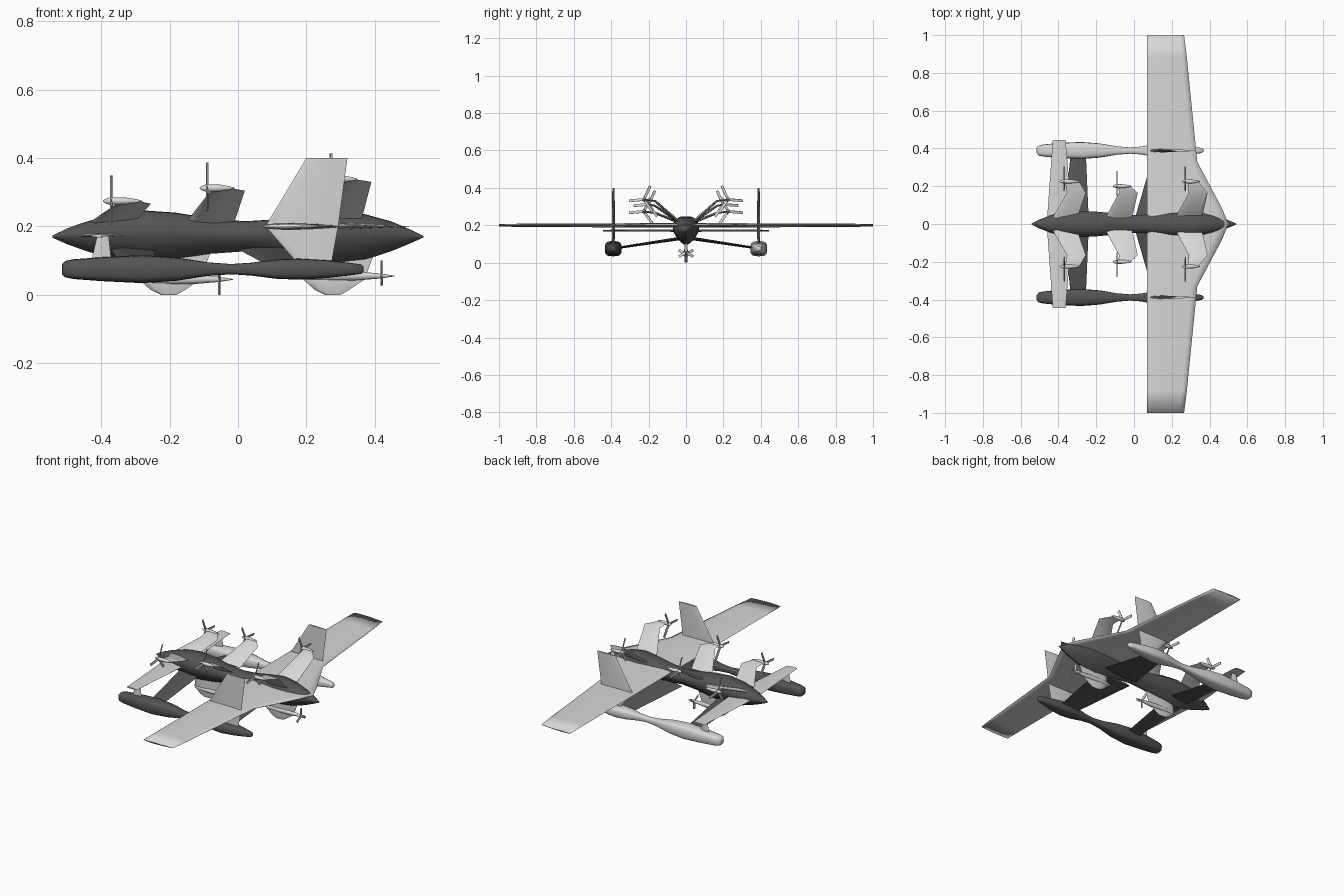
import bpy, bmesh, math
from mathutils import Vector, Matrix

if "Cube" in bpy.data.objects:
    bpy.data.objects.remove(bpy.data.objects["Cube"])


def material(name, value):
    m = bpy.data.materials.new(name)
    m.diffuse_color = (value, value, value, 1)
    m.use_nodes = True
    m.node_tree.nodes["Principled BSDF"].inputs["Base Color"].default_value = m.diffuse_color
    return m


light = material("light grey", 0.68)
dark = material("dark grey", 0.09)


def finish(name, bm, mat=light, angle=40):
    """Turn a bmesh into a named, shaded object."""
    bmesh.ops.recalc_face_normals(bm, faces=bm.faces)
    me = bpy.data.meshes.new(name)
    bm.to_mesh(me)
    bm.free()
    me.materials.append(mat)
    ob = bpy.data.objects.new(name, me)
    bpy.context.collection.objects.link(ob)
    bpy.ops.object.select_all(action='DESELECT')
    ob.select_set(True)
    bpy.context.view_layer.objects.active = ob
    bpy.ops.object.shade_smooth_by_angle(angle=math.radians(angle))
    return ob


def loft(name, rings, mat=light, angle=40):
    """Skin closed rings of equal point count, capped at both ends."""
    bm = bmesh.new()
    rows = [[bm.verts.new(p) for p in ring] for ring in rings]
    n = len(rows[0])
    for a, b in zip(rows, rows[1:]):
        for i in range(n):
            j = (i + 1) % n
            bm.faces.new((a[i], a[j], b[j], b[i]))
    bm.faces.new(rows[0])
    bm.faces.new(rows[-1])
    return finish(name, bm, mat, angle)


FOIL = [(0, 0), (.04, .5), (.15, .85), (.35, 1), (.65, .7), (.88, .28), (1, .04)]
FOIL += [(u, -v) for u, v in reversed(FOIL[1:])]


def panel(name, stations, mat=light, angle=40):
    """Wing-like panel; station = (x_front, x_back, y, z, half_thickness)."""
    rings = []
    for k, (x0, x1, y, z, t) in enumerate(stations):
        a = stations[max(k - 1, 0)]
        b = stations[min(k + 1, len(stations) - 1)]
        span = Vector((0, b[2] - a[2], b[3] - a[3])).normalized()
        nrm = Vector((1, 0, 0)).cross(span)
        rings.append([Vector((x0 + (x1 - x0) * u, y, z)) + nrm * t * v for u, v in FOIL])
    return loft(name, rings, mat, angle)


def pod(name, x0, x1, y, z, r):
    """Slim teardrop nacelle."""
    prof = [(0, .1), (.04, .5), (.15, .9), (.35, 1), (.6, .9), (.85, .5), (1, .08)]
    rings = [[(x0 + (x1 - x0) * u, y + r * f * math.cos(i * math.tau / 12),
               z + r * f * math.sin(i * math.tau / 12)) for i in range(12)] for u, f in prof]
    return loft(name, rings, angle=60)


def propeller(name, x, y, z, r, start):
    """Three slightly twisted flat blades."""
    bm = bmesh.new()
    for k in range(3):
        m = (Matrix.Translation((x, y, z))
             @ Matrix.Rotation(math.radians(start + 120 * k), 4, 'X')
             @ Matrix.Translation((0, 0, r / 2))
             @ Matrix.Rotation(math.radians(15), 4, 'Z')
             @ Matrix.Diagonal((.004, .014, r, 1)))
        bmesh.ops.create_cube(bm, size=1, matrix=m)
    return finish(name, bm)


# Fuselage: waisted hull with a flat-topped, V-bottomed section
HULL = [(0, 1), (.5, .98), (.9, .65), (1, .3), (1, 0), (.75, -.4), (.35, -.8), (0, -1)]
HULL += [(-y, z) for y, z in reversed(HULL[1:-1])]
body = [(-.543, .003, .003, .003), (-.5, .024, .024, .022), (-.45, .043, .042, .04),
        (-.38, .062, .062, .062), (-.28, .07, .077, .078), (-.18, .064, .07, .068),
        (-.08, .053, .053, .05), (.02, .047, .045, .043), (.1, .052, .05, .053),
        (.2, .063, .066, .072), (.29, .068, .076, .08), (.37, .06, .066, .068),
        (.45, .039, .044, .042), (.51, .016, .018, .017), (.543, .002, .002, .002)]
loft("fuselage", [[(x, w * u, .17 + (t if v > 0 else b) * v) for u, v in HULL]
                  for x, w, t, b in body], dark, angle=45)

# Main wing and front wing
wing_half = [(.07, .265, 1, .2, .006), (.07, .28, .88, .2, .009), (.07, .335, .33, .2, .011),
             (.07, .465, .085, .2, .012)]
panel("main_wing", [(a, b, -y, z, t) for a, b, y, z, t in wing_half]
      + [(.07, .5, 0, .2, .012)] + wing_half[::-1], angle=100)
panel("front_wing", [(-.43, -.362, -.445, .172, .004), (-.462, -.325, 0, .172, .007),
                     (-.43, -.362, .445, .172, .004)])

# Float outline: x, half width, half height
float_shape = [(-.515, .012, .014), (-.505, .024, .024), (-.48, .029, .029), (-.4, .036, .035),
               (-.28, .041, .041), (-.18, .034, .034), (-.09, .02, .02), (-.02, .015, .015),
               (.04, .019, .019), (.11, .032, .028), (.18, .038, .031), (.26, .03, .026),
               (.33, .017, .018), (.36, .011, .014), (.367, .006, .008)]


def rounded(i):
    c, s = math.cos(i * math.tau / 16), math.sin(i * math.tau / 16)
    return (math.copysign(abs(c) ** .6, c) * 1.1, math.copysign(abs(s) ** .6, s))


# Upper engines: nacelle front/back x, y, z; pylon root and tip x ranges
engines = [("front", -.395, -.28, .225, .274, (-.43, -.3), (-.355, -.255), -.37),
           ("middle", -.112, -.01, .2, .312, (-.15, -.01), (-.08, .02), -.09),
           ("rear", .255, .35, .225, .338, (.22, .36), (.29, .39), .272)]

for s, side in ((-1, "left"), (1, "right")):
    # Floats (one dark, one light) with their fins and struts
    loft(side + "_float", [[(x, s * .389 + w * rounded(i)[0], .075 + h * rounded(i)[1])
                            for i in range(16)] for x, w, h in float_shape],
         dark if s < 0 else light, angle=60)
    panel(side + "_fin", [(.18, .272, s * .388, .085, .006), (.08, .293, s * .388, .2, .009),
                          (.2, .32, s * .388, .4, .006)])
    panel(side + "_front_wing_post", [(-.43, -.37, s * .389, .095, .006),
                                      (-.412, -.378, s * .389, .172, .004)])
    panel(side + "_front_strut", [(-.37, -.24, s * .03, .13, .009),
                                  (-.335, -.255, s * .375, .078, .006)], dark)
    panel(side + "_rear_strut", [(.005, .24, s * .03, .13, .009),
                                 (.105, .22, s * .375, .078, .006)], dark)

    # Upper engines on cranked pylons
    for tag, x0, x1, y, z, root, tip, px in engines:
        name = f"{side}_{tag}_"
        panel(name + "pylon", [(*root, s * .035, .215, .008), (*tip, s * .165, z - .008, .006),
                               (x0 + .03, x1 - .01, s * y, z, .004)])
        pod(name + "nacelle", x0, x1, s * y, z, .011)
        propeller(name + "propeller", px, s * y, z, .08, s * 25)

# Lower engines: keel pylon, pod and pusher propeller under the hull
for tag, kx, p0, p1, px, pz, turn in (("front", -.28, -.29, -.015, -.055, .045, 60),
                                      ("rear", .2, .17, .457, .42, .055, 0)):
    panel(tag + "_keel", [(kx + .055, kx + .1, 0, 0, .004), (kx + .025, kx + .125, 0, .014, .008),
                          (kx - .01, kx + .17, 0, .045, .01), (kx, kx + .2, 0, .125, .008)])
    pod(tag + "_lower_pod", p0, p1, 0, pz, .015)
    propeller(tag + "_lower_propeller", px, 0, pz, .045, turn)
